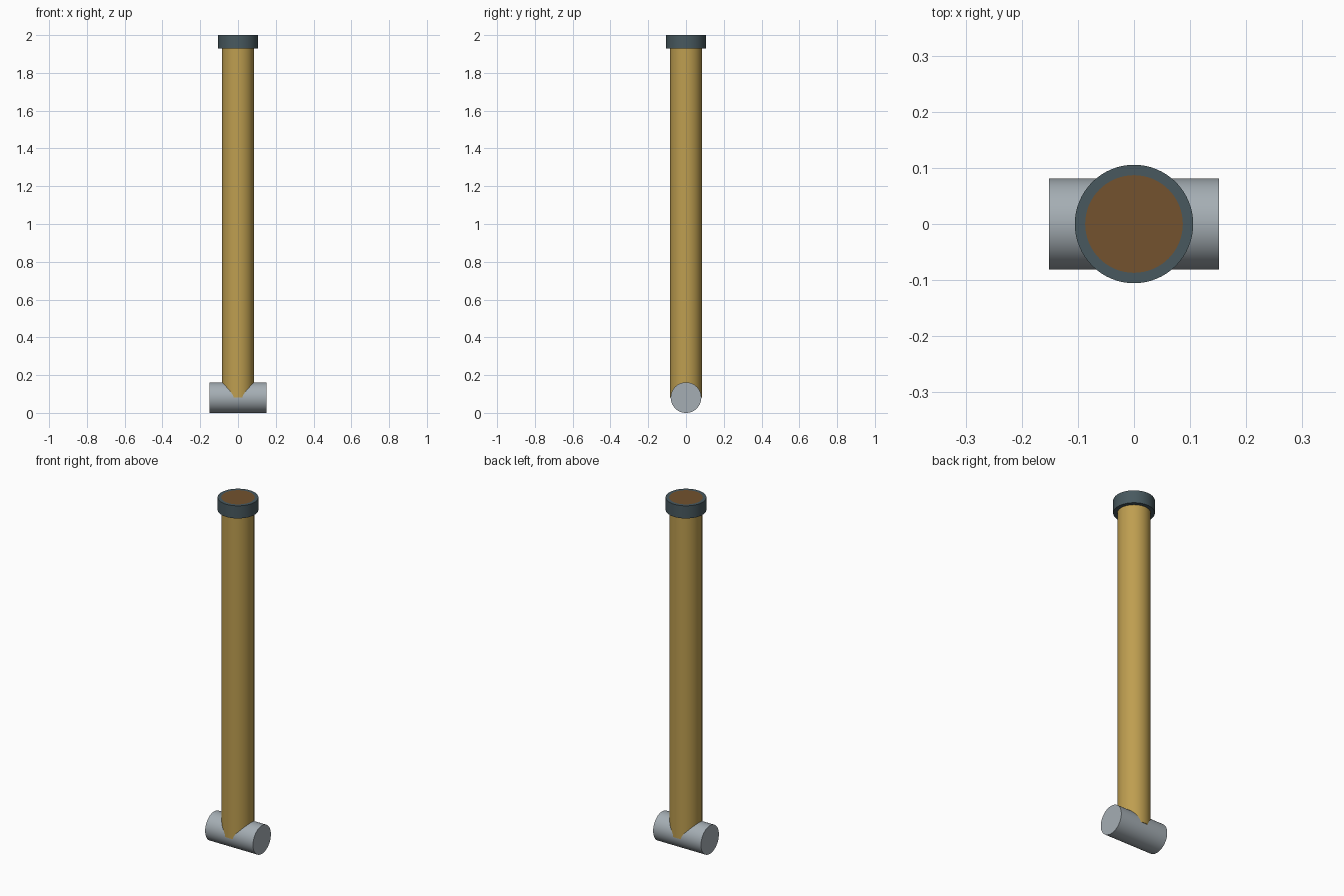
import bpy, bmesh, math
from mathutils import Matrix

if "Cube" in bpy.data.objects:
    bpy.data.objects.remove(bpy.data.objects["Cube"])


def material(name, rgb):
    """Flat colour from 0-255 sRGB, stored as linear."""
    m = bpy.data.materials.new(name)
    lin = [((c / 255 + 0.055) / 1.055) ** 2.4 for c in rgb]
    m.diffuse_color = (*lin, 1.0)
    m.use_nodes = True
    m.node_tree.nodes["Principled BSDF"].inputs["Base Color"].default_value = m.diffuse_color
    return m


grey = material("grey metal", (165, 174, 180))
gold = material("golden wood", (190, 158, 80))
slate = material("dark slate", (72, 89, 95))
brown = material("brown leather", (115, 82, 46))


def rod(name, radius, length, centre, mats, axis="Z", tip_radius=None):
    """Capped cylinder; tip_radius insets a second-colour disc in the top."""
    bm = bmesh.new()
    bmesh.ops.create_cone(bm, cap_ends=True, segments=64, radius1=radius,
                          radius2=radius, depth=length)
    if tip_radius:
        top = [f for f in bm.faces if f.normal.z > 0.9]
        bmesh.ops.inset_region(bm, faces=top, thickness=radius - tip_radius)
        top[0].material_index = 1
    if axis == "X":
        bm.transform(Matrix.Rotation(math.pi / 2, 4, "Y"))
    me = bpy.data.meshes.new(name)
    bm.to_mesh(me)
    bm.free()
    for m in mats:
        me.materials.append(m)
    ob = bpy.data.objects.new(name, me)
    ob.location = centre
    bpy.context.collection.objects.link(ob)
    bpy.ops.object.select_all(action="DESELECT")
    ob.select_set(True)
    bpy.context.view_layer.objects.active = ob
    bpy.ops.object.shade_smooth_by_angle(angle=math.radians(30))
    return ob


# Horizontal cross piece at the foot
rod("cross_piece", 0.081, 0.303, (0, 0, 0.081), [grey], axis="X")

# Long shaft, starting at the middle of the cross piece
rod("shaft", 0.0845, 1.89, (0, 0, 0.081 + 0.945), [gold])

# Collar at the top with a brown disc set in its end
rod("top_collar", 0.1055, 0.072, (0, 0, 1.964), [slate, brown], tip_radius=0.087)
